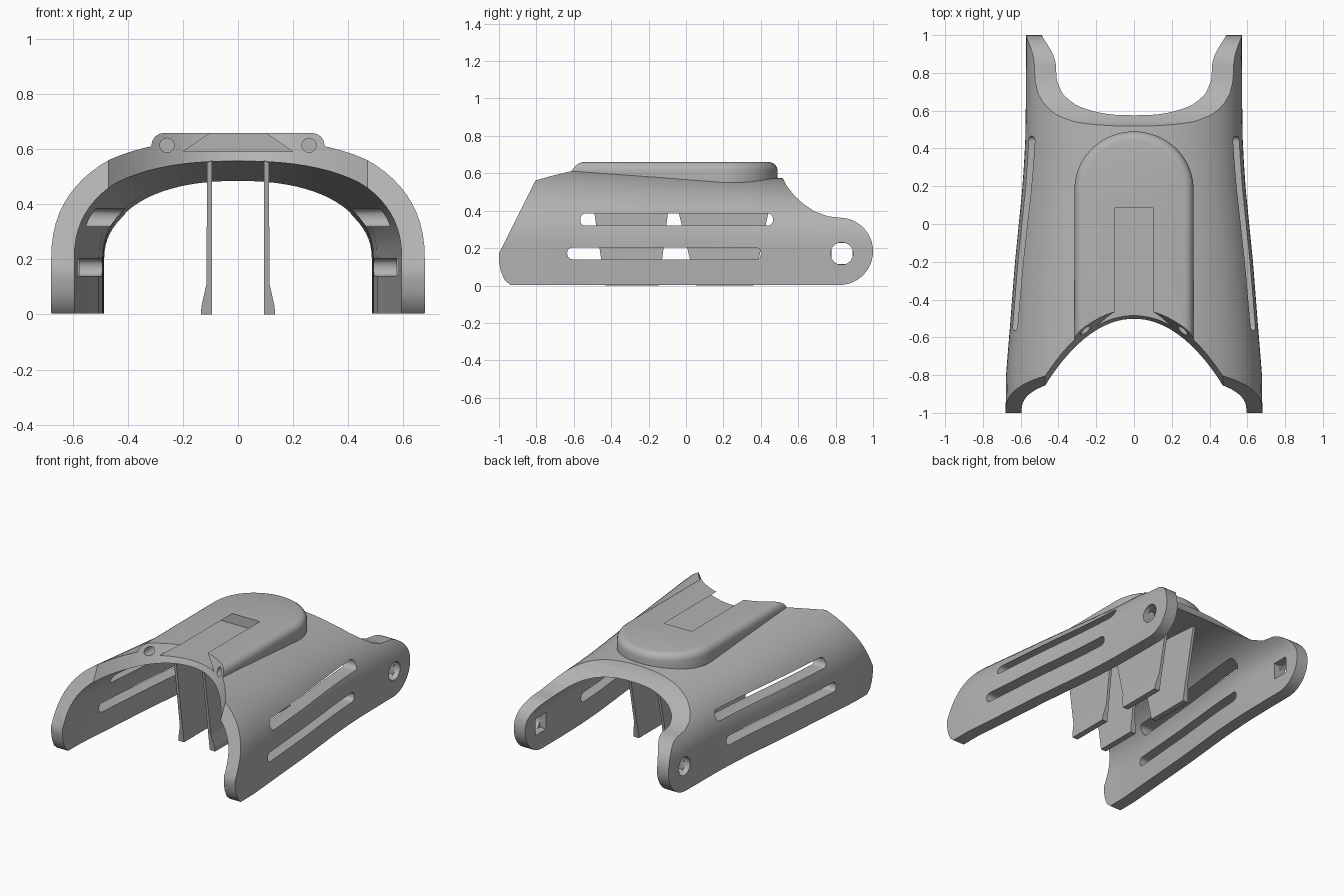
import bpy, bmesh
from math import sin, cos, pi, copysign

if "Cube" in bpy.data.objects:
    bpy.data.objects.remove(bpy.data.objects["Cube"])

grey = bpy.data.materials.new("plain grey")
grey.use_nodes = True
grey.diffuse_color = (0.45, 0.45, 0.45, 1)
grey.node_tree.nodes["Principled BSDF"].inputs["Base Color"].default_value = (0.45, 0.45, 0.45, 1)


def loft(name, rings):
    """Closed solid through rings with equal point counts."""
    bm = bmesh.new()
    loops = [[bm.verts.new(p) for p in ring] for ring in rings]
    for a, b in zip(loops, loops[1:]):
        for i in range(len(a)):
            j = (i + 1) % len(a)
            bm.faces.new((a[i], a[j], b[j], b[i]))
    bm.faces.new(loops[0])
    bm.faces.new(loops[-1])
    bmesh.ops.recalc_face_normals(bm, faces=bm.faces)
    mesh = bpy.data.meshes.new(name)
    bm.to_mesh(mesh)
    bm.free()
    mesh.materials.append(grey)
    obj = bpy.data.objects.new(name, mesh)
    bpy.context.collection.objects.link(obj)
    return obj


def prism(name, pts, axis, lo, hi, shear=0.0):
    """Extrude a flat outline along an axis; shear slides y with height."""
    def place(p, d):
        if axis == "x":
            return (d, p[0], p[1])
        if axis == "y":
            return (p[0], d, p[1])
        return (p[0], p[1] + shear * d, d)
    return loft(name, [[place(p, d) for p in pts] for d in (lo, hi)])


def arc(cx, cy, rx, ry, start, end, n):
    angles = [start + (end - start) * i / n for i in range(n + 1)]
    return [(cx + rx * cos(a), cy + ry * sin(a)) for a in angles]


def circle(cx, cy, r, n=32):
    return arc(cx, cy, r, r, 0, 2 * pi, n)[:-1]


def rounded_box(y0, y1, z0, z1, r):
    pts = []
    for k, (y, z) in enumerate([(y1 - r, z1 - r), (y0 + r, z1 - r),
                                (y0 + r, z0 + r), (y1 - r, z0 + r)]):
        pts += arc(y, z, r, r, k * pi / 2, (k + 1) * pi / 2, 5)
    return pts


def activate(obj):
    bpy.ops.object.select_all(action="DESELECT")
    obj.select_set(True)
    bpy.context.view_layer.objects.active = obj


def boolean(obj, tool, operation="DIFFERENCE"):
    activate(obj)
    mod = obj.modifiers.new("cut", "BOOLEAN")
    mod.object, mod.operation, mod.solver = tool, operation, "EXACT"
    bpy.ops.object.modifier_apply(modifier=mod.name)
    bpy.data.objects.remove(tool)


# Arched shell: half width and crown height change along the length
WIDTHS = [(-1.1, 0.68), (-0.8, 0.678), (-0.56, 0.658), (-0.2, 0.63), (0, 0.61),
          (0.2, 0.59), (0.42, 0.576), (0.6, 0.573), (1.1, 0.57)]


def half_width(y):
    for (y0, w0), (y1, w1) in zip(WIDTHS, WIDTHS[1:]):
        if y <= y1:
            return w0 + (w1 - w0) * (y - y0) / (y1 - y0)
    return WIDTHS[-1][1]


def arch(y, inset, floor, n=40):
    w = half_width(y) - inset
    rise = 0.645 - 0.067 * (y + 0.55) - inset - 0.2
    ring = [(w, y, floor)]
    for i in range(n + 1):
        a = pi * i / n
        c, s = cos(a), max(sin(a), 0)
        ring.append((copysign(w * abs(c) ** (2 / 2.3), c), y, 0.2 + rise * s ** (2 / 2.3)))
    return ring + [(-w, y, floor)]


def arch_solid(name, inset, floor, reach):
    return loft(name, [arch(reach * (i / 12 - 1), inset, floor) for i in range(25)])


shell = arch_solid("shell", 0, 0, 1.08)

# Raised pad with a rounded rear end and softened rim
outline = [(-0.315, -0.9), (0.315, -0.9)]
rings = []
for z, inset in [(0.45, 0), (0.615, 0), (0.632, 0.004), (0.646, 0.013), (0.656, 0.027), (0.66, 0.045)]:
    w = 0.315 - inset
    side = arc(0, 0.185, w, 0.305 - inset, 0, pi, 32)
    rings.append([(x, y, z) for x, y in [(-w, -0.9), (w, -0.9)] + side])
boolean(shell, loft("pad", rings), "UNION")
boolean(shell, arch_solid("hollow", 0.084, -0.2, 1.2))

# Side outline: rounded front toe, scooped rear edge, round hinge lobe
side = [(-0.94, 0.003), (-0.97, 0.03), (-0.99, 0.075), (-1, 0.13), (-1, 0.9), (0.5, 0.9),
        (0.515, 0.58), (0.54, 0.53), (0.58, 0.48), (0.63, 0.435), (0.69, 0.395), (0.76, 0.37)]
side += arc(0.82, 0.183, 0.18, 0.18, pi / 2, -pi / 2, 24)
boolean(shell, prism("side_outline", side, "x", -1.5, 1.5), "INTERSECT")

# Slanted front opening with a curved middle
front = [(-1.2, -0.535), (-0.47, -0.535)]
front += [(0.47 * k / 16, -0.23 - 0.305 * (k / 16) ** 2 - 0.55 / 1000) for k in range(-15, 16)]
front += [(0.47, -0.535), (1.2, -0.535), (1.2, -2), (-1.2, -2)]
front = [(x, y - 0.55) for x, y in front]
boolean(shell, prism("front_opening", front, "z", -0.3, 1.2, 0.5))

# Dovetail channel in the pad
boolean(shell, prism("dovetail", [(-0.2, 0.592), (0.2, 0.592), (0.095, 0.664), (-0.095, 0.664)],
                     "y", -0.9, 0.085))

# Long side slots
for y0, y1, z0, z1 in [(-0.565, 0.465, 0.32, 0.385), (-0.635, 0.4, 0.14, 0.203)]:
    boolean(shell, prism("slot", rounded_box(y0, y1, z0, z1, 0.028), "x", -1, 1))

# Hinge holes, round outside and square inside, and front screw holes
square = [(0.777, 0.115), (0.889, 0.115), (0.889, 0.227), (0.777, 0.227)]
boolean(shell, prism("square_socket", square, "x", -0.535, 0.535))
for s in (-1, 1):
    boolean(shell, prism("hinge_hole", circle(0.833, 0.171, 0.06), "x", s * 0.525, s))
    boolean(shell, prism("screw_hole", circle(s * 0.258, 0.615, 0.026, 20), "y", -0.8, -0.4))

activate(shell)
bpy.ops.object.shade_smooth_by_angle(angle=0.5)


# Tapered hanging clips with outward hooks
def clip(name, s, bottom, top):
    def ring(z, thick):
        t = z / 0.56
        y0 = bottom[0] + (top[0] - bottom[0]) * t
        y1 = bottom[1] + (top[1] - bottom[1]) * t
        return [(s * 0.095, y0, z), (s * (0.095 + thick), y0, z),
                (s * (0.095 + thick), y1, z), (s * 0.095, y1, z)]
    return loft(name, [ring(0, 0.04), ring(0.03, 0.038), ring(0.11, 0.02), ring(0.56, 0.017)])


for s, label in ((1, "left"), (-1, "right")):
    clip("front_clip_" + label, s, (-0.433, -0.145), (-0.515, -0.075))
    clip("rear_clip_" + label, s, (0.055, 0.36), (-0.08, 0.475))
